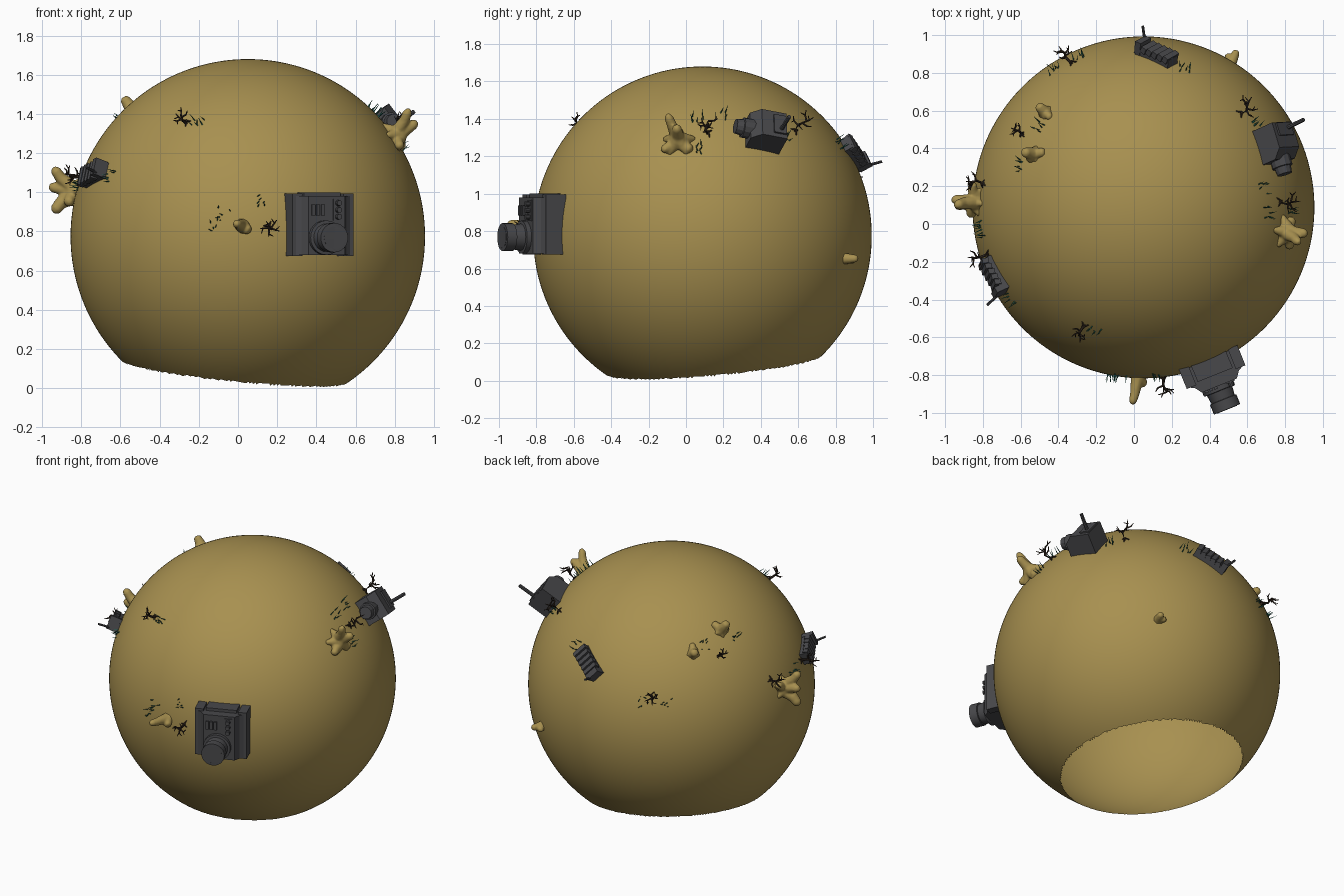
import bpy, bmesh, math, random
from mathutils import Vector, Matrix

if "Cube" in bpy.data.objects:
    bpy.data.objects.remove(bpy.data.objects["Cube"])

random.seed(7)
C = Vector((0.05, 0.088, 0.775))   # planet centre
R = 0.905                          # planet radius


def material(name, rgb):
    m = bpy.data.materials.new(name)
    m.diffuse_color = (*rgb, 1)
    m.use_nodes = True
    m.node_tree.nodes["Principled BSDF"].inputs["Base Color"].default_value = m.diffuse_color
    return m


SAND = material("sand", (0.39, 0.28, 0.08))
METAL = material("dark_metal", (0.065, 0.065, 0.07))
BARK = material("bark", (0.035, 0.022, 0.014))
GRASS = material("grass", (0.015, 0.12, 0.085))


def finish(name, bm, mat, matrix=None, smooth=None):
    bmesh.ops.recalc_face_normals(bm, faces=bm.faces)
    me = bpy.data.meshes.new(name)
    bm.to_mesh(me)
    bm.free()
    me.materials.append(mat)
    ob = bpy.data.objects.new(name, me)
    bpy.context.collection.objects.link(ob)
    if matrix:
        ob.matrix_world = matrix
    if smooth:
        bpy.ops.object.select_all(action='DESELECT')
        ob.select_set(True)
        bpy.context.view_layer.objects.active = ob
        bpy.ops.object.shade_smooth_by_angle(angle=math.radians(smooth))
    return ob


def frame(p, along=(0, 0, 1), lift=0.0):
    """Matrix on the planet surface: z outward, y along the given direction."""
    n = (Vector(p) - C).normalized()
    a = Vector(along)
    y = (a - n * a.dot(n)).normalized()
    x = y.cross(n)
    m = Matrix((x, y, n)).transposed().to_4x4()
    m.translation = C + n * (R + lift)
    return m


def box(bm, centre, size, rot=None):
    m = Matrix.Translation(centre) @ (rot or Matrix()) @ Matrix.Diagonal((*size, 1))
    bmesh.ops.create_cube(bm, size=1, matrix=m)


def tube(bm, pts, radii, sides=6):
    """Loft round rings along a path, capped at both ends."""
    pts = [Vector(p) for p in pts]
    rings = []
    for i, p in enumerate(pts):
        d = pts[min(i + 1, len(pts) - 1)] - pts[max(i - 1, 0)]
        q = d.to_track_quat('Z', 'Y')
        rings.append([bm.verts.new(p + q @ Vector((radii[i] * math.cos(2 * math.pi * k / sides),
                                                   radii[i] * math.sin(2 * math.pi * k / sides), 0)))
                      for k in range(sides)])
    for a, b in zip(rings, rings[1:]):
        for k in range(sides):
            bm.faces.new((a[k], a[(k + 1) % sides], b[(k + 1) % sides], b[k]))
    bm.faces.new(rings[0][::-1])
    bm.faces.new(rings[-1])


def prism(bm, outline, z0, z1):
    low = [bm.verts.new((x, y, z0)) for x, y in outline]
    top = [bm.verts.new((x, y, z1)) for x, y in outline]
    n = len(low)
    bm.faces.new(low)
    bm.faces.new(top)
    for i in range(n):
        bm.faces.new((low[i], low[(i + 1) % n], top[(i + 1) % n], top[i]))


# Planet: hollow sphere, broken open along a tilted plane underneath
bm = bmesh.new()
bmesh.ops.create_icosphere(bm, subdivisions=7, radius=R, matrix=Matrix.Translation(C))
gone = []
for f in bm.faces:
    c = f.calc_center_median()
    if c.z < 0.08 - 0.1 * c.x + 0.09 * (c.y - 0.1):
        gone.append(f)
bmesh.ops.delete(bm, geom=gone, context='FACES')
finish("planet", bm, SAND, smooth=60)

# Large machine with a barrel on the front
mach = Matrix.Translation((0.40, -0.725, 0)) @ Matrix.Rotation(math.radians(22), 4, 'Z')
half = [(0.163, 0.02), (0.163, -0.085), (0.125, -0.105), (0.1, -0.14)]
bm = bmesh.new()
prism(bm, half + [(-x, y) for x, y in reversed(half)], 0.68, 0.98)
for s in (-1, 1):
    box(bm, (s * 0.14, -0.035, 0.835), (0.055, 0.115, 0.32))
box(bm, (0, -0.03, 0.985), (0.2, 0.1, 0.03))
for i in range(3):                                    # vent bars
    box(bm, (-0.075 + i * 0.026, -0.142, 0.91), (0.018, 0.02, 0.055))
box(bm, (0.06, -0.14, 0.91), (0.05, 0.014, 0.11))
for z in (0.945, 0.91, 0.875):                        # control knobs
    tube(bm, [(0.06, -0.13, z), (0.06, -0.17, z)], [0.016, 0.014], 10)
finish("machine_body", bm, METAL, mach)
bm = bmesh.new()
prof = [(-0.12, 0.088), (-0.165, 0.088), (-0.167, 0.072), (-0.215, 0.066), (-0.217, 0.075),
        (-0.272, 0.075), (-0.274, 0.058), (-0.245, 0.05)]
tube(bm, [(-0.01, y, 0.768) for y, r in prof], [r for y, r in prof], 24)
finish("machine_barrel", bm, METAL, mach, smooth=30)

# Turret box on the right
tur = frame((0.70, 0.38, 1.29), (-0.07, 0.23, -0.045))
bm = bmesh.new()
box(bm, (0, 0.02, 0.045), (0.17, 0.19, 0.17))
bmesh.ops.bevel(bm, geom=[e for e in bm.edges if all(v.co.z > 0.1 and v.co.y < 0 for v in e.verts)],
                offset=0.05, segments=1, affect='EDGES')
box(bm, (0, 0.075, 0.125), (0.12, 0.07, 0.03))
tube(bm, [(0, -0.05, 0.05), (0, -0.11, 0.05), (0, -0.112, 0.05), (0, -0.15, 0.05)],
     [0.055, 0.055, 0.045, 0.04], 12)
tube(bm, [(0.03, 0.08, 0.1), (0.03, 0.085, 0.25)], [0.012, 0.011], 8)
finish("turret", bm, METAL, tur)

# Ribbed barriers, each with an end block and an upright rod
for name, pos, along, length in (("back_barrier", (0.12, 0.91, 1.22), (-0.2, 0.09, -0.13), 0.22),
                                 ("left_barrier", (-0.73, -0.27, 1.09), (0.08, -0.18, 0.06), 0.20)):
    bm = bmesh.new()
    box(bm, (0, 0, 0.01), (0.085, length, 0.06))
    step = length / 6
    for i in range(5):
        box(bm, (0, -length / 2 + step * (i + 0.5), 0.038), (0.1, step * 0.85, 0.035),
            Matrix.Rotation(math.radians(18), 4, 'X'))
    box(bm, (0, length / 2 - step * 0.4, 0.035), (0.09, step, 0.07))
    tube(bm, [(0.03, length / 2 - 0.01, 0.03), (0.035, length / 2 + 0.02, 0.125)], [0.008, 0.007], 8)
    finish(name, bm, METAL, frame(pos, along))


# Rock spires: tapered lobes from one foot, fused and smoothed
def rock(name, base, foot, lobes):
    m = frame(base)
    o, n = m.translation, m.col[2].xyz
    bm = bmesh.new()
    for i in range(5):                                # spreading feet
        a = 2 * math.pi * i / 5 + foot * 20
        out = m.to_3x3() @ Vector((math.cos(a), math.sin(a), 0)) * foot
        tube(bm, [o + n * foot * 0.6, o + out * 0.6 + n * foot * 0.1, o + out * 1.1 - n * 0.01],
             [foot * 0.45, foot * 0.35, foot * 0.15], 10)
    for tip, r in lobes:
        t = Vector(tip)
        mid = o.lerp(t, 0.55) + n * (t - o).length * 0.08
        tube(bm, [o - n * 0.02, mid, o.lerp(t, 0.88), t], [r * 1.7, r * 1.15, r, r * 0.5], 10)
    ob = finish(name, bm, SAND)
    re = ob.modifiers.new("fuse", 'REMESH')
    re.mode = 'VOXEL'
    re.voxel_size = 0.007
    re.use_smooth_shade = True
    sm = ob.modifiers.new("soften", 'SMOOTH')
    sm.iterations = 4


rock("left_rock", (-0.83, 0.12, 1.0), 0.07,
     [((-0.945, 0.10, 1.125), 0.027), ((-0.965, 0.13, 1.03), 0.026), ((-0.945, 0.10, 0.9), 0.03),
      ((-0.86, 0.22, 1.06), 0.024), ((-0.87, 0.04, 0.94), 0.026)])
rock("right_rock", (0.80, -0.04, 1.28), 0.08,
     [((0.875, -0.10, 1.425), 0.024), ((0.915, -0.05, 1.36), 0.026), ((0.84, 0.03, 1.23), 0.026),
      ((0.83, -0.13, 1.23), 0.024)])
rock("front_rock", (0.02, -0.82, 0.83), 0.035,
     [((-0.01, -0.955, 0.84), 0.022), ((0.06, -0.85, 0.80), 0.024)])
rock("upper_rock", (-0.53, 0.37, 1.41), 0.045,
     [((-0.585, 0.38, 1.485), 0.026), ((-0.47, 0.38, 1.45), 0.024), ((-0.56, 0.33, 1.43), 0.02)])
rock("back_left_rock", (-0.47, 0.59, 1.32), 0.04,
     [((-0.51, 0.63, 1.35), 0.024), ((-0.44, 0.56, 1.37), 0.02)])
rock("back_right_rock", (0.52, 0.86, 0.65), 0.025,
     [((0.545, 0.92, 0.655), 0.02), ((0.49, 0.90, 0.64), 0.018)])


# Bare trees: bent trunk with forked branches
def tree(name, pos, h):
    bm = bmesh.new()
    u = random.uniform
    knee = Vector((u(-.2, .2), u(-.2, .2), 0.45)) * h
    top = Vector((u(-.2, .2), u(-.2, .2), 0.8)) * h
    tube(bm, [(0, 0, -0.015), knee, top], [0.009, 0.007, 0.004])
    a0 = u(0, 6)
    for i in range(5):
        a = a0 + i * 1.35
        d = Vector((math.cos(a), math.sin(a), 0)) * h
        s = knee.lerp(top, i / 4)
        e = s + d * 0.3 + Vector((0, 0, 0.08 * h))
        f = e + d * 0.16 + Vector((0, 0, 0.2 * h))
        g = e + Vector((-d.y, d.x, 0.1 * h)) * 0.25 + d * 0.1
        tube(bm, [s, e, f], [0.006, 0.0045, 0.002], 5)
        tube(bm, [e, g], [0.004, 0.002], 5)
    for i in range(3):                                # roots
        a = a0 + i * 2.1
        tube(bm, [(0, 0, 0.015), (0.25 * h * math.cos(a), 0.25 * h * math.sin(a), -0.002)], [0.006, 0.003], 5)
    finish(name, bm, BARK, frame(pos))


for i, (p, h) in enumerate([((0.16, -0.83, 0.83), 0.10), ((-0.28, -0.57, 1.39), 0.09),
                            ((0.79, 0.12, 1.34), 0.11), ((0.57, 0.59, 1.34), 0.11),
                            ((-0.34, 0.88, 1.10), 0.10), ((-0.80, 0.21, 1.08), 0.10),
                            ((-0.78, -0.16, 1.07), 0.10), ((-0.59, 0.47, 1.29), 0.08)]):
    tree(f"bare_tree_{i + 1}", p, h)

# Grass tufts: loose groups of thin blades
tufts = [(0.10, -0.76, 0.95), (-0.11, -0.8, 0.83), (-0.07, -0.79, 0.89), (-0.20, -0.56, 1.37),
         (0.68, 0.19, 1.40), (0.70, 0.06, 1.40), (0.84, 0.08, 1.24), (0.63, 0.52, 1.30),
         (0.27, 0.81, 1.26), (-0.42, 0.81, 1.05), (-0.30, 0.89, 1.05), (-0.80, -0.05, 1.05),
         (-0.66, -0.40, 1.08), (-0.61, 0.31, 1.36), (-0.50, 0.50, 1.35), (-0.79, 0.0, 1.02)]
for i, p in enumerate(tufts):
    bm = bmesh.new()
    for k in range(6):
        x, y = random.uniform(-0.035, 0.035), random.uniform(-0.035, 0.035)
        tip = Vector((x + random.uniform(-.015, .015), y + random.uniform(-.015, .015), random.uniform(.025, .05)))
        tube(bm, [(x, y, -0.004), tip], [0.004, 0.001], 3)
    finish(f"grass_tuft_{i + 1}", bm, GRASS, frame(p))
